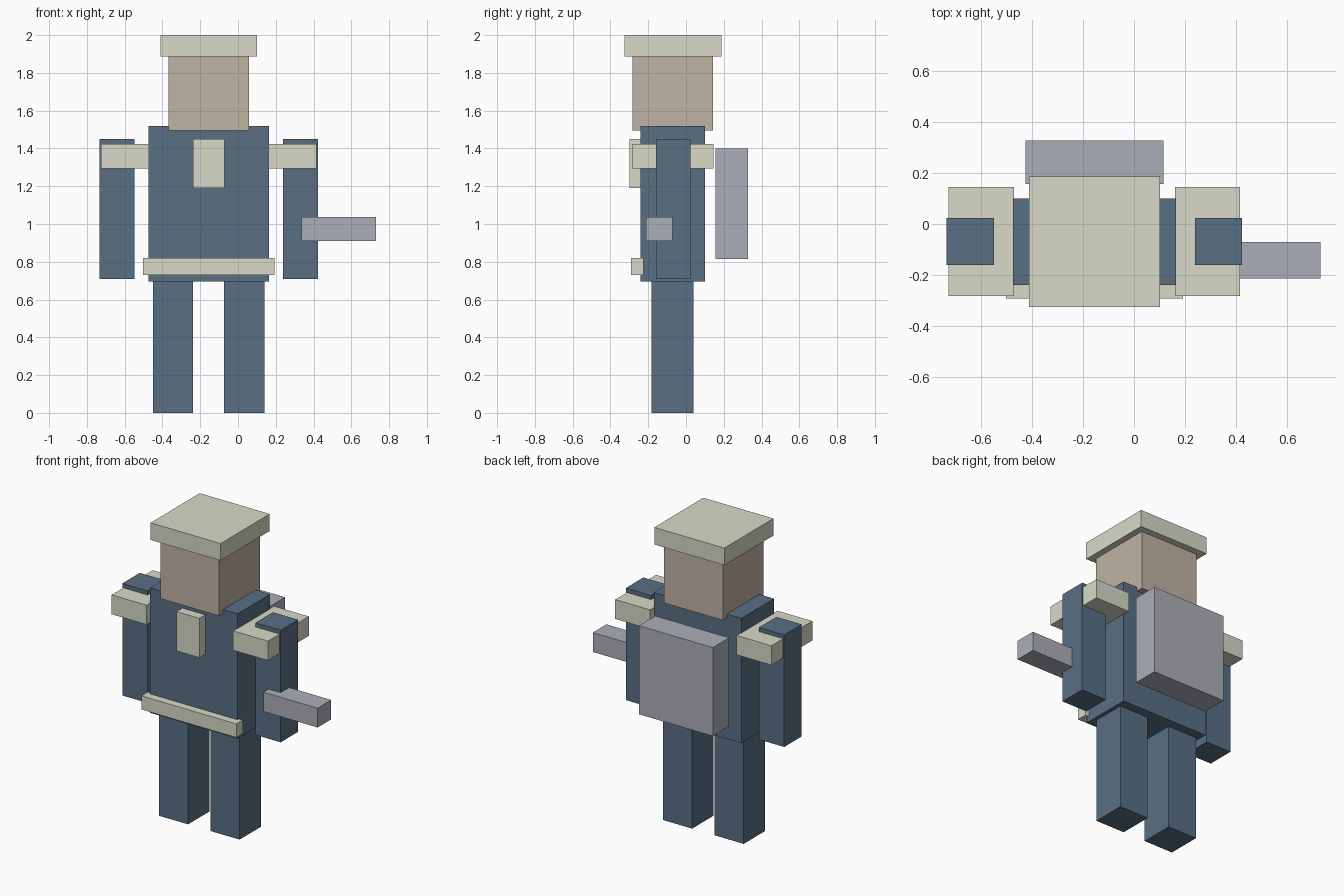
import bpy

if "Cube" in bpy.data.objects:
    bpy.data.objects.remove(bpy.data.objects["Cube"])

CX = -0.155  # body centre line; the held tool shifts the body off x = 0


def material(name, rgb):
    m = bpy.data.materials.new(name)
    m.diffuse_color = (*rgb, 1)
    m.use_nodes = True
    m.node_tree.nodes["Principled BSDF"].inputs["Base Color"].default_value = m.diffuse_color
    return m


BLUE = material("blue_cloth", (0.10, 0.16, 0.23))
CREAM = material("cream_trim", (0.69, 0.70, 0.58))
SKIN = material("skin", (0.53, 0.45, 0.37))
METAL = material("grey_metal", (0.41, 0.43, 0.48))


def box(name, mat, x, y, z):
    """Box from its (min, max) extents on each axis."""
    ext = (x, y, z)
    bpy.ops.mesh.primitive_cube_add(size=1, location=[(a + b) / 2 for a, b in ext])
    o = bpy.context.object
    o.name = name
    o.scale = [b - a for a, b in ext]
    bpy.ops.object.transform_apply(location=False, rotation=False, scale=True)
    o.data.materials.append(mat)
    return o


def centred(name, mat, half, y, z):
    return box(name, mat, (CX - half, CX + half), y, z)


def pair(name, mat, near, far, y, z):
    """Two boxes mirrored about the body centre line."""
    box(name + "_right", mat, (CX - far, CX - near), y, z)
    box(name + "_left", mat, (CX + near, CX + far), y, z)


# Body
centred("torso", BLUE, 0.32, (-0.24, 0.10), (0.695, 1.52))
pair("leg", BLUE, 0.082, 0.295, (-0.183, 0.04), (0, 0.70))
pair("arm", BLUE, 0.394, 0.579, (-0.16, 0.023), (0.71, 1.45))

# Head and cap
centred("head", SKIN, 0.214, (-0.284, 0.143), (1.495, 1.92))
centred("cap", CREAM, 0.256, (-0.325, 0.187), (1.887, 2.0))

# Trim
pair("shoulder_pad", CREAM, 0.316, 0.571, (-0.282, 0.145), (1.295, 1.423))
centred("chest_badge", CREAM, 0.084, (-0.30, -0.215), (1.19, 1.45))
centred("belt", CREAM, 0.347, (-0.292, -0.224), (0.73, 0.82))

# Equipment
centred("backpack", METAL, 0.27, (0.157, 0.327), (0.815, 1.40))
box("held_tool", METAL, (0.335, 0.731), (-0.213, -0.071), (0.91, 1.038))
